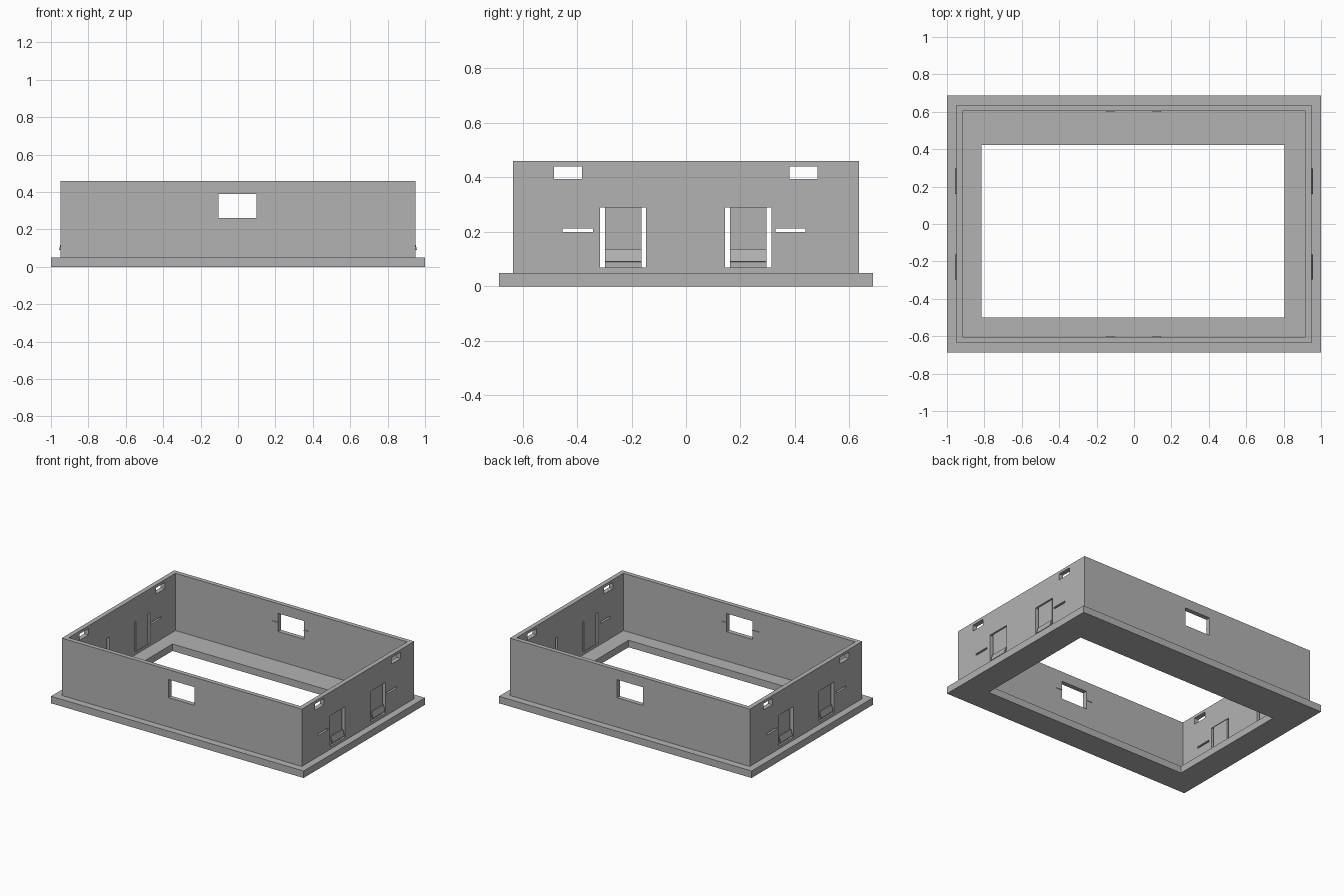
import bpy
import bmesh
from mathutils import Matrix

if "Cube" in bpy.data.objects:
    bpy.data.objects.remove(bpy.data.objects["Cube"], do_unlink=True)

grey = bpy.data.materials.new("wall_grey")
grey.use_nodes = True
colour = (0.45, 0.45, 0.45, 1)
grey.diffuse_color = colour
grey.node_tree.nodes["Principled BSDF"].inputs["Base Color"].default_value = colour


def box(name, x, y, z, tilt=0, helper=False):
    """Box from (low, high) ranges, optionally tilted about its own y axis."""
    size = [b - a for a, b in (x, y, z)]
    mid = [(a + b) / 2 for a, b in (x, y, z)]
    bm = bmesh.new()
    bmesh.ops.create_cube(bm, size=1, matrix=Matrix.Translation(mid)
                          @ Matrix.Rotation(tilt, 4, 'Y') @ Matrix.Diagonal((*size, 1)))
    mesh = bpy.data.meshes.new(name)
    bm.to_mesh(mesh)
    bm.free()
    obj = bpy.data.objects.new(name, mesh)
    bpy.context.collection.objects.link(obj)
    mesh.materials.append(grey)
    if helper:
        obj.hide_render = True
        obj.hide_set(True)
    return obj


def cut(target, x, y, z):
    cutter = box("cutter", x, y, z, helper=True)
    mod = target.modifiers.new("opening", 'BOOLEAN')
    mod.operation = 'DIFFERENCE'
    mod.solver = 'EXACT'
    mod.object = cutter


# Base slab with its off-centre opening
base = box("base_slab", (-1, 1), (-0.686, 0.686), (0, 0.05))
cut(base, (-0.815, 0.805), (-0.5, 0.423), (-1, 1))

# Open-topped wall ring
walls = box("walls", (-0.95, 0.95), (-0.635, 0.635), (0.05, 0.46))
cut(walls, (-0.917, 0.917), (-0.603, 0.603), (-1, 1))

# Front and back windows
cut(walls, (-0.105, 0.1), (-1, 1), (0.26, 0.39))

# Vents, doorways and slits through both end walls
for y in ((-0.485, -0.382), (0.38, 0.483)):
    cut(walls, (-2, 2), y, (0.395, 0.44))
for y in ((-0.315, -0.146), (0.144, 0.313)):
    cut(walls, (-2, 2), y, (0.07, 0.29))
for y in ((-0.453, -0.342), (0.328, 0.439)):
    cut(walls, (-2, 2), y, (0.2, 0.213))

# Door panels with a sloping flap near the foot
for side, label in ((1, "left"), (-1, "right")):
    for y, place in (((-0.298, -0.163), "front"), ((0.161, 0.296), "back")):
        x = sorted((side * 0.921, side * 0.938))
        box(f"{label}_{place}_door", x, y, (0.07, 0.29))
        x = sorted((side * 0.945, side * 0.951))
        box(f"{label}_{place}_flap", x, y, (0.09, 0.135), tilt=-side * 0.25)

# Small brackets beside the windows, on the inner wall faces
for y, place in (((-0.604, -0.599), "front"), ((0.599, 0.604), "back")):
    for x, label in (((0.1, 0.145), "left"), ((-0.15, -0.105), "right")):
        box(f"{place}_{label}_window_bracket", x, y, (0.322, 0.327))
